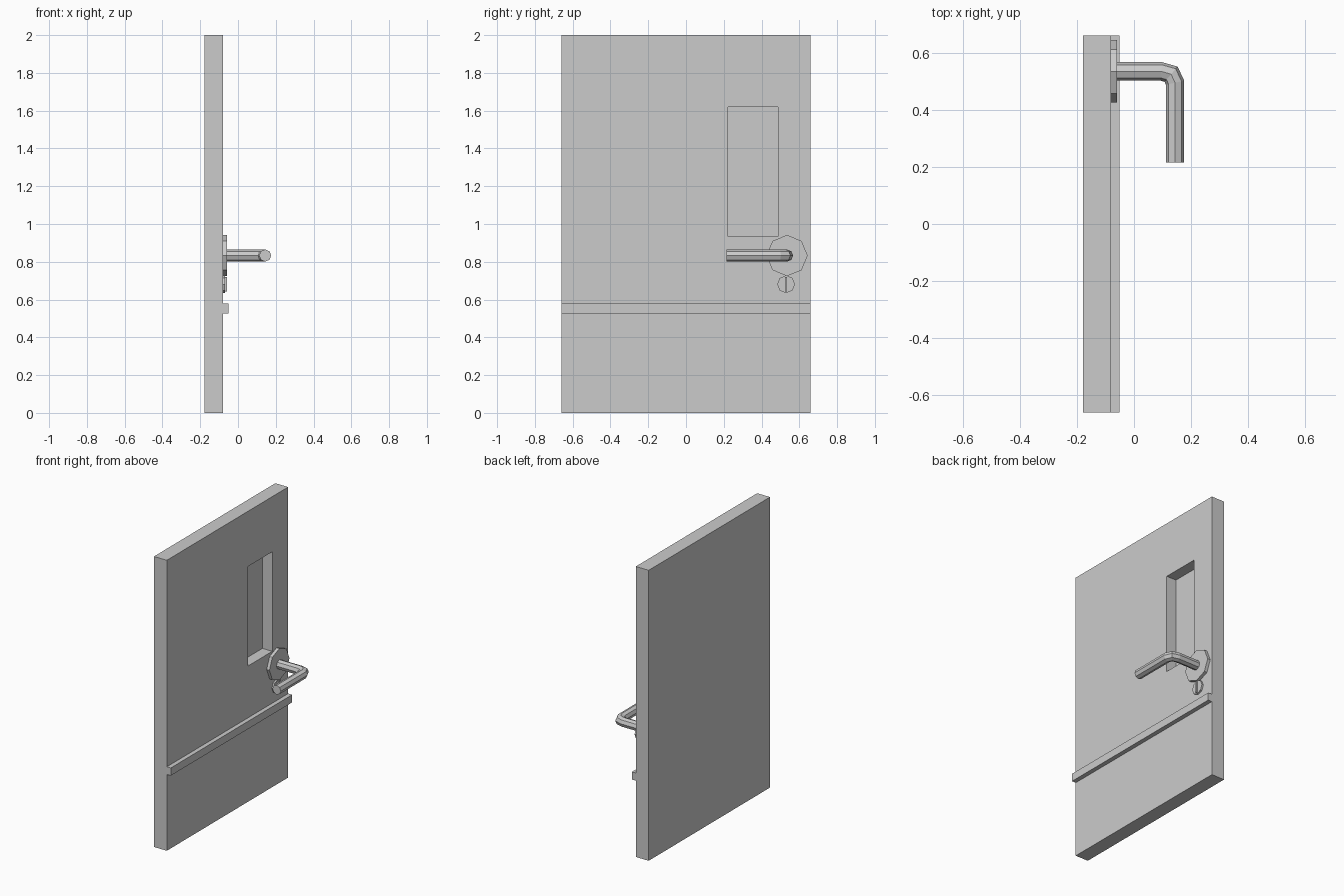
import bpy, bmesh
from math import pi, cos, sin
from mathutils import Vector

if "Cube" in bpy.data.objects:
    bpy.data.objects.remove(bpy.data.objects["Cube"])


def finish(name, bm):
    bmesh.ops.recalc_face_normals(bm, faces=bm.faces)
    me = bpy.data.meshes.new(name)
    bm.to_mesh(me)
    bm.free()
    ob = bpy.data.objects.new(name, me)
    bpy.context.collection.objects.link(ob)
    return ob


def box(name, x, y, z):
    bm = bmesh.new()
    bmesh.ops.create_cube(bm, size=1)
    for v in bm.verts:
        for i, (lo, hi) in enumerate((x, y, z)):
            v.co[i] = lo if v.co[i] < 0 else hi
    return finish(name, bm)


def tube(name, path, radius, sides=8):
    """Sweep a polygon with a corner pointing up along a level path, with mitred corners."""
    bm = bmesh.new()
    pts = [Vector(p) for p in path]
    rings = []
    for i, p in enumerate(pts):
        a = (p - pts[i - 1]).normalized() if i else None
        b = (pts[i + 1] - p).normalized() if i < len(pts) - 1 else None
        a, b = a or b, b or a
        t = (a + b).normalized()
        side = Vector((-t.y, t.x, 0)) / t.dot(a)
        up = Vector((0, 0, 1))
        angles = [2 * pi * k / sides for k in range(sides)]
        rings.append([bm.verts.new(p + radius * (side * sin(q) + up * cos(q)))
                      for q in angles])
    for r, s in zip(rings, rings[1:]):
        for k in range(sides):
            n = (k + 1) % sides
            bm.faces.new((r[k], r[n], s[n], s[k]))
    bm.faces.new(rings[0])
    bm.faces.new(rings[-1])
    return finish(name, bm)


FRONT = -0.08
HY, HZ = 0.535, 0.833

# Door slab with a recessed window
door = box("door_panel", (-0.178, FRONT), (-0.66, 0.66), (0, 2))
cutter = box("window_cutter", (-0.155, 0), (0.222, 0.487), (0.935, 1.62))
cutter.hide_render = True
cutter.display_type = 'WIRE'
mod = door.modifiers.new("window_recess", 'BOOLEAN')
mod.operation = 'DIFFERENCE'
mod.solver = 'EXACT'
mod.object = cutter

# Horizontal rail
box("door_rail", (FRONT, -0.05), (-0.66, 0.66), (0.525, 0.578))

# Octagonal handle plate
tube("handle_plate", [(FRONT, HY, HZ), (-0.059, HY, HZ)], 0.109)

# Bent lever handle
tube("lever_handle", [(-0.06, HY, HZ), (0.095, HY, HZ), (0.13, 0.525, HZ),
                      (0.144, 0.495, HZ), (0.144, 0.215, HZ)], 0.032)

# Lock disc with its turn bar
tube("lock_disc", [(FRONT, 0.53, 0.681), (-0.068, 0.53, 0.681)], 0.047)
box("lock_turn_bar", (-0.07, -0.058), (0.524, 0.536), (0.643, 0.719))
